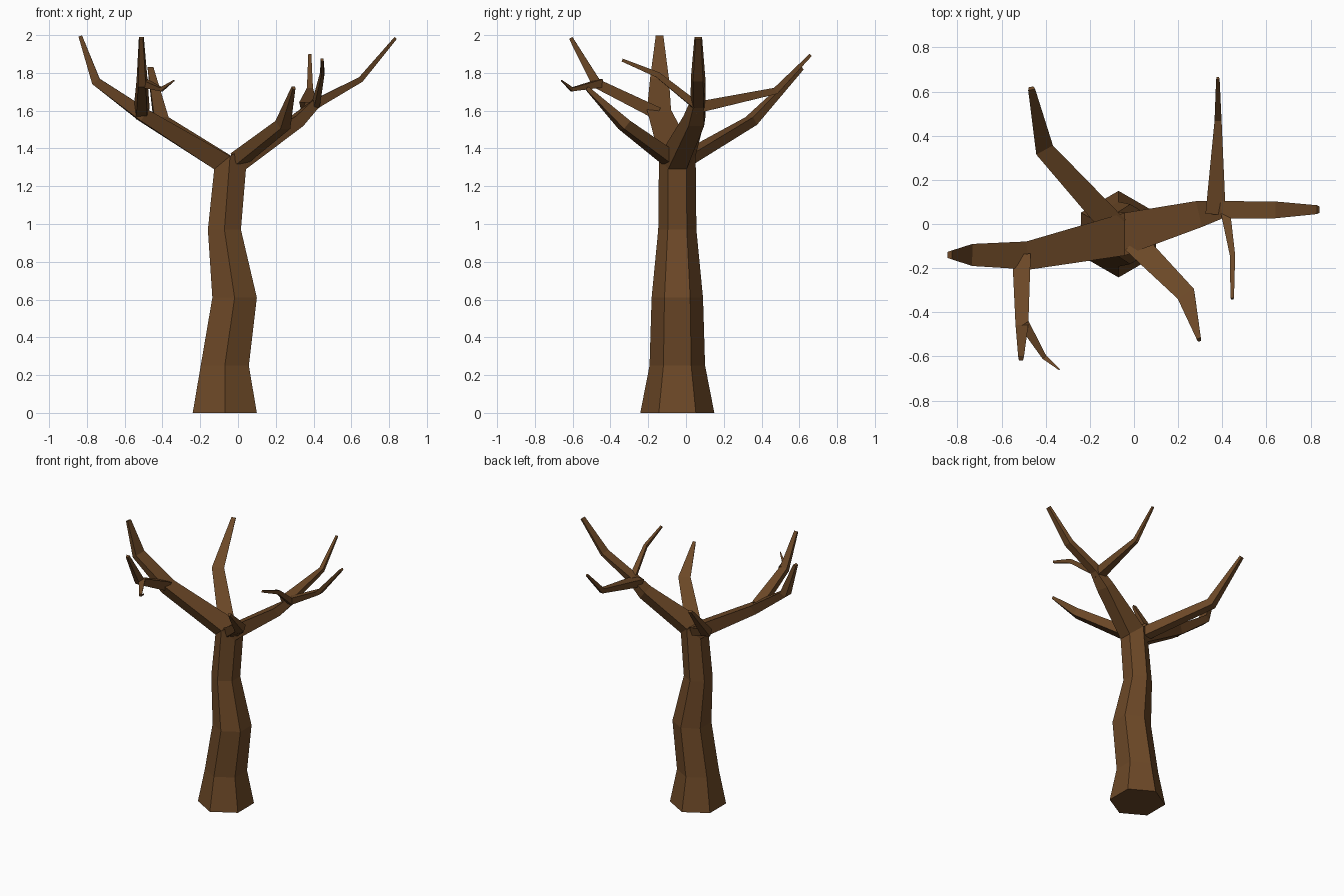
import bpy, bmesh, math
from mathutils import Vector

if "Cube" in bpy.data.objects:
    bpy.data.objects.remove(bpy.data.objects["Cube"])

bark = bpy.data.materials.new("bark")
bark.diffuse_color = (0.15, 0.065, 0.02, 1)
bark.use_nodes = True
bark.node_tree.nodes["Principled BSDF"].inputs["Base Color"].default_value = bark.diffuse_color


def loft(name, rings, cap):
    """Skin a list of rings; cap is the index of the one closed ring."""
    bm = bmesh.new()
    vs = [[bm.verts.new(p) for p in r] for r in rings]
    n = len(vs[0])
    for a, b in zip(vs, vs[1:]):
        for i in range(n):
            j = (i + 1) % n
            bm.faces.new((a[i], a[j], b[j], b[i]))
    bm.faces.new(vs[cap])
    bmesh.ops.recalc_face_normals(bm, faces=bm.faces)
    me = bpy.data.meshes.new(name)
    bm.to_mesh(me)
    bm.free()
    me.materials.append(bark)
    ob = bpy.data.objects.new(name, me)
    bpy.context.collection.objects.link(ob)


def branch(name, pts, start=None, taper=0.7):
    """Four-sided branch; pts are (x, y, z, half width, half height)."""
    c = [Vector(p[:3]) for p in pts]
    path = ([sum(start, Vector()) / 4] if start else []) + c
    off = len(path) - len(c)
    rings = [start] if start else []
    for k, p in enumerate(pts):
        i = k + off
        d = Vector()
        if i > 0:
            d += (path[i] - path[i - 1]).normalized()
        if i < len(path) - 1:
            d += (path[i + 1] - path[i]).normalized()
        d.normalize()
        s = d.cross(Vector((0, 0, 1))).normalized()
        u = s.cross(d) * p[4]
        s *= p[3]
        rings.append([c[k] - s + u, c[k] + s + u,
                      c[k] + s * taper - u, c[k] - s * taper - u])
    loft(name, rings, -1)


# Six-sided trunk, front and back corners of the top ring raised into a ridge
trunk = []
for x, z, r in [(-.07, 0, .196), (-.07, .25, .147), (-.018, .61, .136),
                (-.072, .97, .101), (-.042, 1.29, .097)]:
    trunk.append([Vector((x + r * math.cos(math.radians(a)),
                          -.046 + r * math.sin(math.radians(a)), z))
                  for a in range(30, 390, 60)])
top = trunk[-1]
top[1].z = top[4].z = 1.36
loft("trunk", trunk, 0)

# Two main limbs, each grown from one half of the trunk top
branch("left_limb", [(-.50, -.145, 1.575, .064, .035),
                     (-.752, -.14, 1.755, .050, .024),
                     (-.835, -.14, 1.995, .020, .010)],
       [top[4], top[1], top[2], top[3]])
branch("right_limb", [(.315, .05, 1.545, .060, .034),
                      (.41, .065, 1.635, .040, .025),
                      (.65, .064, 1.765, .038, .015),
                      (.835, .065, 1.985, .020, .008)],
       [top[1], top[4], top[5], top[0]])

# Secondary branches from the trunk top
branch("back_left_branch", [(-.09, -.01, 1.335, .058, .030),
                            (-.412, .348, 1.545, .043, .025),
                            (-.465, .615, 1.825, .016, .009)])
branch("front_right_branch", [(.01, -.09, 1.345, .055, .032),
                              (.243, -.33, 1.525, .043, .026),
                              (.295, -.525, 1.72, .010, .010)])

# Smaller branches and twigs on the limbs
branch("left_front_branch", [(-.51, -.15, 1.585, .042, .034),
                             (-.508, -.475, 1.745, .029, .026),
                             (-.512, -.61, 1.985, .013, .010)])
branch("left_twig", [(-.50, -.45, 1.745, .024, .022),
                     (-.405, -.605, 1.712, .011, .010),
                     (-.338, -.66, 1.76, .003, .003)])
branch("right_back_branch", [(.37, .05, 1.615, .046, .030),
                             (.381, .475, 1.705, .016, .018),
                             (.38, .66, 1.895, .008, .008)])
branch("right_front_twig", [(.415, .05, 1.63, .022, .020),
                            (.447, -.15, 1.79, .012, .015),
                            (.445, -.338, 1.868, .008, .008)])
